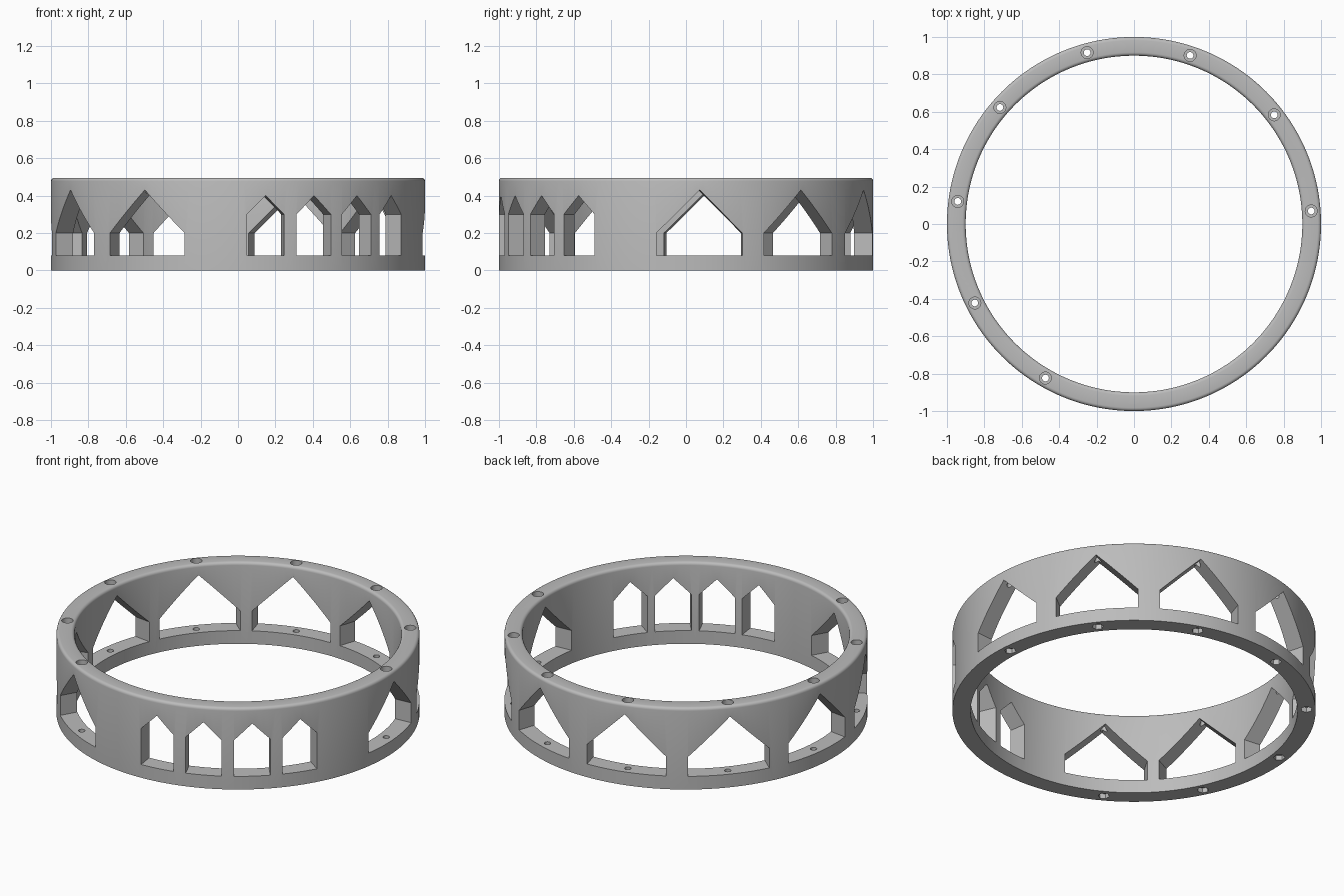
import bpy, bmesh
from math import radians, sin, cos, pi
from mathutils import Matrix, Vector

if "Cube" in bpy.data.objects:
    bpy.data.objects.remove(bpy.data.objects["Cube"])

OUTER, INNER, HEIGHT, ROUND = 1.0, 0.9, 0.495, 0.018
MID = (OUTER + INNER) / 2
SILL = 0.08
LARGE = [4.2 + 33.7 * i for i in range(8)]
SMALL = [-81.5 + 15.5 * i for i in range(4)]

grey = bpy.data.materials.new("grey")
grey.use_nodes = True
colour = (0.5, 0.5, 0.5, 1)
grey.diffuse_color = colour
grey.node_tree.nodes["Principled BSDF"].inputs["Base Color"].default_value = colour


def make_object(name, bm):
    bmesh.ops.recalc_face_normals(bm, faces=bm.faces)
    mesh = bpy.data.meshes.new(name)
    bm.to_mesh(mesh)
    bm.free()
    obj = bpy.data.objects.new(name, mesh)
    bpy.context.collection.objects.link(obj)
    mesh.materials.append(grey)
    return obj


def add_window(bm, angle, half_width, shoulder, apex):
    """Gabled prism pushed radially through the wall."""
    outline = [(-half_width, SILL), (half_width, SILL), (half_width, shoulder),
               (0, apex), (-half_width, shoulder)]
    turn = Matrix.Rotation(radians(angle), 3, 'Z')
    face = bm.faces.new([bm.verts.new(turn @ Vector((0.7, y, z))) for y, z in outline])
    pushed = bmesh.ops.extrude_face_region(bm, geom=[face])["geom"]
    verts = [v for v in pushed if isinstance(v, bmesh.types.BMVert)]
    bmesh.ops.translate(bm, verts=verts, vec=turn @ Vector((0.5, 0, 0)))


def drill_cutter(name, radius, low, high, sides):
    """One upright drill above every large window."""
    bm = bmesh.new()
    for angle in LARGE:
        place = Matrix.Rotation(radians(angle), 4, 'Z') @ Matrix.Translation((MID, 0, (low + high) / 2))
        bmesh.ops.create_cone(bm, cap_ends=True, segments=sides, radius1=radius,
                              radius2=radius, depth=high - low, matrix=place)
    return make_object(name, bm)


# Ring body: lathed wall with rounded top edges
arc = [i * pi / 8 for i in range(5)]
profile = [(INNER, 0), (OUTER, 0)]
profile += [(OUTER - ROUND + ROUND * cos(a), HEIGHT - ROUND + ROUND * sin(a)) for a in arc]
profile += [(INNER + ROUND - ROUND * sin(a), HEIGHT - ROUND + ROUND * cos(a)) for a in arc]
bm = bmesh.new()
loop = [bm.verts.new((r, 0, z)) for r, z in profile]
edges = [bm.edges.new((a, b)) for a, b in zip(loop, loop[1:] + loop[:1])]
bmesh.ops.spin(bm, geom=loop + edges, axis=(0, 0, 1), cent=(0, 0, 0),
               steps=192, angle=2 * pi, use_merge=True)
bmesh.ops.remove_doubles(bm, verts=bm.verts, dist=0.0001)
ring = make_object("ring_wall", bm)

# Gabled windows: eight wide, four narrow
bm = bmesh.new()
for angle in LARGE:
    add_window(bm, angle, 0.23, 0.2, 0.43)
for angle in SMALL:
    add_window(bm, angle, 0.1, 0.3, 0.4)
cutters = [make_object("window_cutter", bm)]

# Screw holes, top counterbores and hexagonal recesses underneath
cutters += [drill_cutter("hole_cutter", 0.018, -0.1, 0.6, 24),
            drill_cutter("counterbore_cutter", 0.032, HEIGHT - 0.03, 0.6, 24),
            drill_cutter("nut_cutter", 0.032, -0.1, 0.03, 6)]

bpy.context.view_layer.objects.active = ring
for cutter in cutters:
    mod = ring.modifiers.new(cutter.name, 'BOOLEAN')
    mod.operation = 'DIFFERENCE'
    mod.solver = 'EXACT'
    mod.object = cutter
    bpy.ops.object.modifier_apply(modifier=mod.name)
    bpy.data.objects.remove(cutter)

# Smooth curved wall with crisp window edges
bpy.ops.object.select_all(action='DESELECT')
ring.select_set(True)
bpy.ops.object.shade_smooth_by_angle(angle=radians(30))
